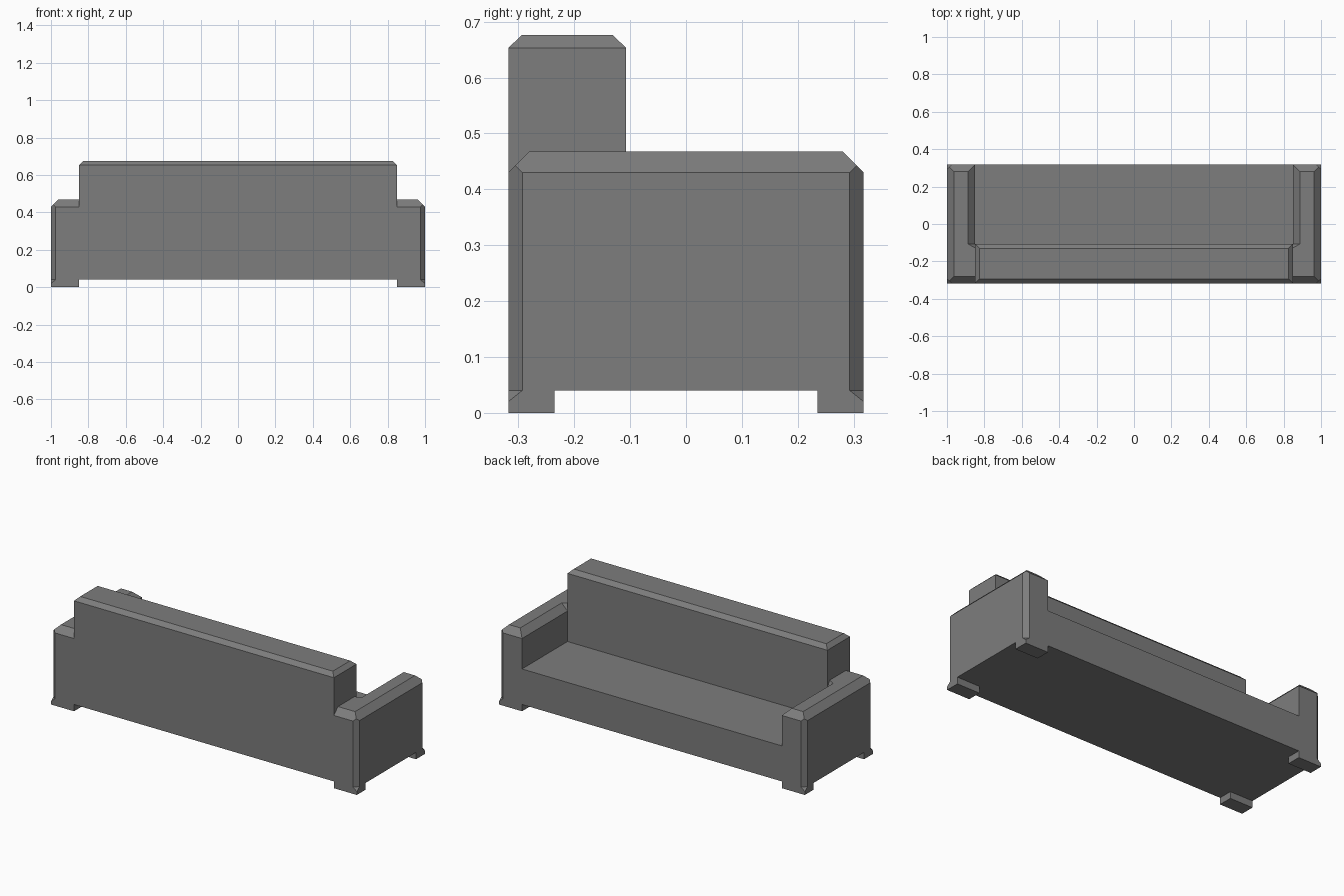
import bpy, bmesh
from mathutils import Vector

if "Cube" in bpy.data.objects:
    bpy.data.objects.remove(bpy.data.objects["Cube"])

W, D = 1.0, 0.318          # half width and half depth
IN = 0.85                  # inner side of the arms
BACK_Y = -0.107            # front face of the backrest
LEG, SEAT = 0.04, 0.25     # underside and seat heights

# Dark grey upholstery
fabric = bpy.data.materials.new("dark_fabric")
fabric.diffuse_color = (0.205, 0.205, 0.205, 1)
fabric.use_nodes = True
fabric.node_tree.nodes["Principled BSDF"].inputs["Base Color"].default_value = fabric.diffuse_color


def rect(x0, x1, y0, y1):
    return [(x0, y0), (x1, y0), (x1, y1), (x0, y1)]


def loft(name, rings, cuts=(), mirror=None):
    """Stack matching plan outlines [(z, points)], then slice off corners by planes."""
    bm = bmesh.new()
    loops = [[bm.verts.new((x, y, z)) for x, y in pts] for z, pts in rings]
    n = len(loops[0])
    bm.faces.new(loops[0][::-1])
    bm.faces.new(loops[-1])
    for a, b in zip(loops, loops[1:]):
        for i in range(n):
            j = (i + 1) % n
            bm.faces.new((a[i], a[j], b[j], b[i]))
    bmesh.ops.remove_doubles(bm, verts=bm.verts, dist=1e-5)
    for co, no in cuts:
        bmesh.ops.bisect_plane(bm, geom=bm.verts[:] + bm.edges[:] + bm.faces[:],
                               plane_co=co, plane_no=Vector(no).normalized(),
                               clear_outer=True)
        bmesh.ops.holes_fill(bm, edges=[e for e in bm.edges if e.is_boundary])
    bmesh.ops.recalc_face_normals(bm, faces=bm.faces)
    mesh = bpy.data.meshes.new(name)
    bm.to_mesh(mesh)
    bm.free()
    mesh.materials.append(fabric)
    ob = bpy.data.objects.new(name, mesh)
    bpy.context.collection.objects.link(ob)
    if mirror:
        mod = ob.modifiers.new("Mirror", 'MIRROR')
        mod.use_axis = mirror
        mod.use_mirror_merge = False
    return ob


# Seat base, flush with the arm fronts
base = rect(-IN, IN, -D, D)
loft("seat", [(LEG, base), (SEAT, base)])

# Backrest with a chamfered top
back = rect(-IN, IN, -D, BACK_Y)
c = 0.024
loft("backrest", [(SEAT, back), (0.653, back),
                  (0.676, rect(-IN + c, IN - c, -D + c, BACK_Y - c))])

# Arms: chamfered top, inner chamfer stops at the backrest, vertical corners cut
arm = [(IN, -D), (W, -D), (W, D), (IN, D), (IN, BACK_Y), (IN, BACK_Y)]
arm_top = [(IN, -0.28), (0.962, -0.28), (0.962, 0.28), (0.888, 0.28),
           (0.888, BACK_Y), (IN, BACK_Y - 0.02)]
loft("arm", [(LEG, arm), (0.43, arm), (0.468, arm_top)],
     cuts=[((0.975, s * D, 0), (1, s, 0)) for s in (1, -1)],
     mirror=(True, False, False))

# Feet: the outer corner slopes up to meet the arm chamfer
foot = rect(IN, W, 0.235, D)
loft("foot", [(0, foot), (LEG, foot)],
     cuts=[((W, D, 0.02), (40, 40, 50))],
     mirror=(True, True, False))
